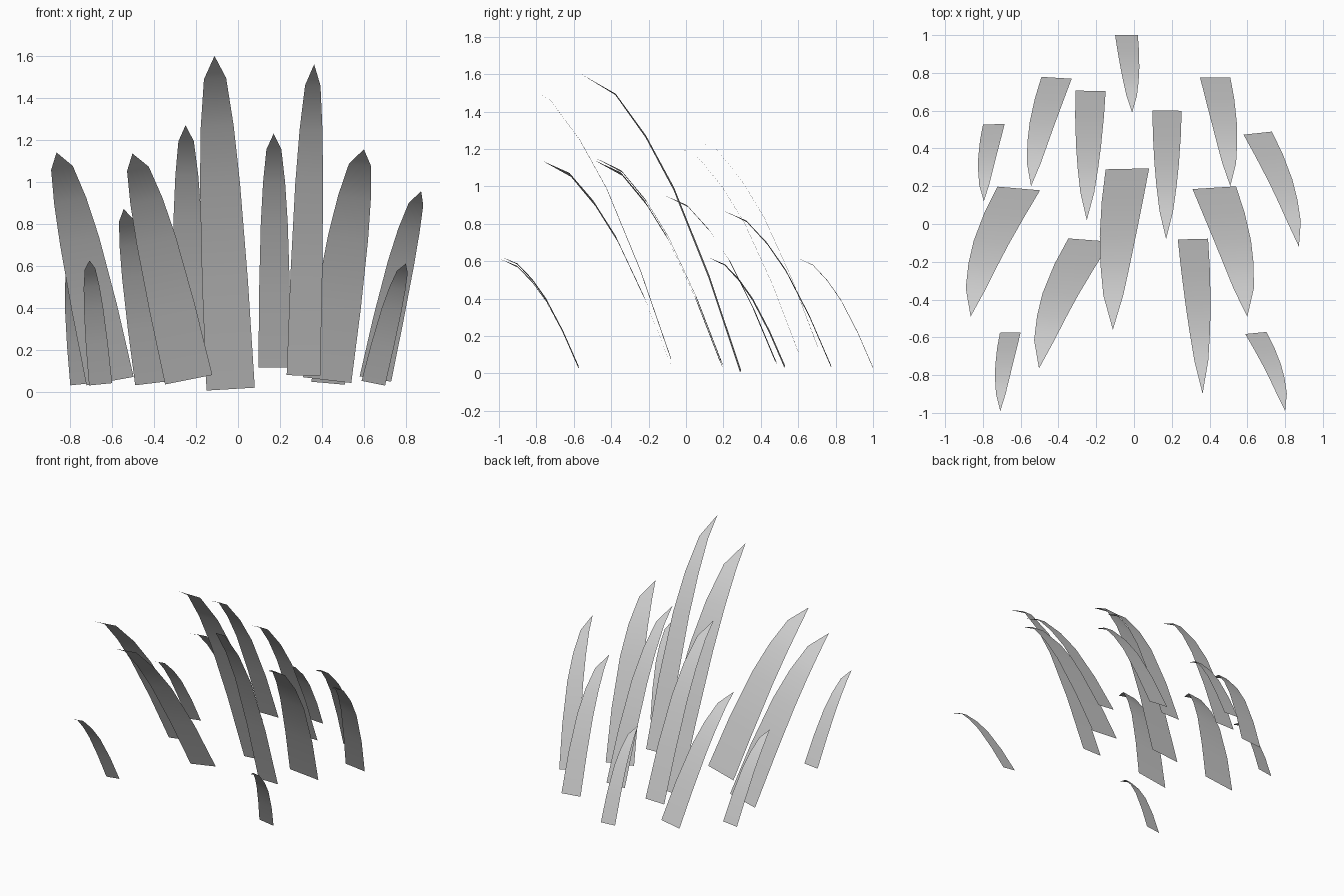
import bpy
import bmesh
from mathutils import Vector

# Shared blade profile: forward lean, height and width fractions per row
LEAN = [0, .20, .42, .595, .785, 1]
RISE = [0, .32, .615, .79, .932, 1]
WIDTH = [1, .95, .83, .68, .46, 0]


def blade(index, base, tip, width, roll):
    """One thin arching blade; roll tilts it sideways, yaw makes up the rest."""
    base, tip = Vector(base), Vector(tip)
    d = tip - base
    rolled = -roll * d.z
    turned = d.x - rolled
    across = Vector((1, turned / -d.y, roll)) * (width / 2)
    bm = bmesh.new()
    rows = []
    for lean, rise, w in zip(LEAN, RISE, WIDTH):
        c = base + Vector((rolled * rise + turned * lean, d.y * lean, d.z * rise))
        sides = (c - across * w, c + across * w) if w else (c,)
        rows.append([bm.verts.new(p) for p in sides])
    for a, b in zip(rows, rows[1:]):
        bm.faces.new([a[1], a[0]] + b)
    for f in bm.faces:
        f.smooth = True
    mesh = bpy.data.meshes.new("grass_blade")
    bm.to_mesh(mesh)
    bm.free()
    ob = bpy.data.objects.new(f"grass_blade_{index:02d}", mesh)
    bpy.context.collection.objects.link(ob)


# Base centre, tip, width, sideways roll
BLADES = [
    # back row
    ((-.04, 1.0, .03), (-.01, .59, .62), .12, -.05),
    ((-.41, .774, .04), (-.545, .20, .87), .16, .12),
    ((.43, .775, .04), (.51, .20, .87), .16, -.09),
    ((-.23, .705, .14), (-.25, .02, 1.27), .16, .01),
    ((.175, .60, .115), (.17, -.08, 1.23), .155, 0),
    ((-.742, .528, .036), (-.795, .12, .62), .115, .11),
    # middle row
    ((.655, .481, .06), (.873, -.12, .955), .15, -.17),
    ((-.61, .188, .05), (-.865, -.49, 1.14), .225, .18),
    ((.425, .192, .055), (.60, -.49, 1.155), .23, -.12),
    ((-.035, .292, .012), (-.112, -.56, 1.60), .23, .06),
    # front row
    ((-.235, -.085, .057), (-.503, -.765, 1.135), .225, .20),
    ((.312, -.08, .077), (.363, -.90, 1.56), .16, -.02),
    ((-.655, -.575, .035), (-.708, -.99, .625), .11, .10),
    ((.645, -.577, .04), (.80, -.99, .61), .112, -.20),
]
for i, b in enumerate(BLADES, 1):
    blade(i, *b)
